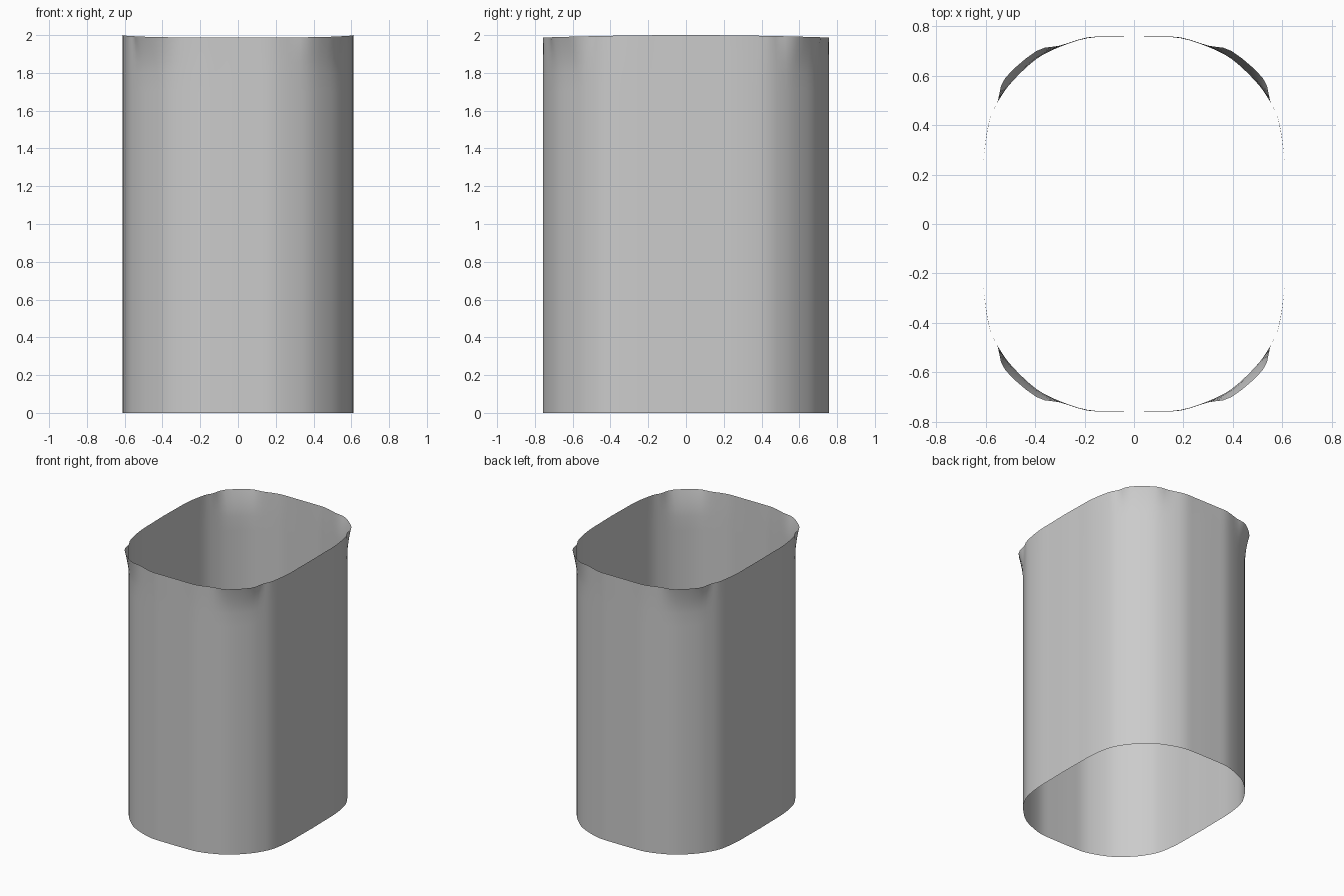
import bpy, bmesh
from mathutils import Vector

if "Cube" in bpy.data.objects:
    bpy.data.objects.remove(bpy.data.objects["Cube"])

# Quarter cross-sections (+x, +y), from the flat side round to the flat front
BODY = [(0.612, 0.0), (0.61, 0.14), (0.607, 0.28), (0.585, 0.42), (0.545, 0.505),
        (0.49, 0.58), (0.395, 0.668), (0.30, 0.717), (0.19, 0.752), (0.09, 0.757), (0.0, 0.758)]
RIM = [(0.612, 0.0), (0.61, 0.14), (0.607, 0.28), (0.582, 0.43), (0.552, 0.495),
       (0.522, 0.59), (0.395, 0.70), (0.30, 0.722), (0.19, 0.755), (0.09, 0.758), (0.0, 0.758)]


def full_ring(quarter):
    """Mirror a quarter profile into a closed ring."""
    half = quarter + [(-x, y) for x, y in reversed(quarter[:-1])]
    return half + [(x, -y) for x, y in reversed(half[1:-1])]


def smooth_ring(points, steps=3):
    """Catmull-Rom subdivision of a closed ring."""
    pts = [Vector(p) for p in points]
    n, out = len(pts), []
    for i in range(n):
        a, b, c, d = (pts[(i + k) % n] for k in (-1, 0, 1, 2))
        for s in range(steps):
            t = s / steps
            out.append(0.5 * (2 * b + (c - a) * t + (2 * a - 5 * b + 4 * c - d) * t * t
                              + (3 * b - a - 3 * c + d) * t ** 3))
    return out


body, rim = smooth_ring(full_ring(BODY)), smooth_ring(full_ring(RIM))
levels = [0, 0.25, 0.5, 0.75, 1.0, 1.25, 1.5, 1.7, 1.8, 1.86, 1.91, 1.95, 1.98, 2.0]

# Open sleeve: straight wall whose corners flare out just below the rim
bm = bmesh.new()
rings = []
for z in levels:
    flare = max(0.0, (z - 1.8) / 0.2) ** 1.5
    ring = []
    for b, r in zip(body, rim):
        p = b.lerp(r, flare)
        dip = 0.013 * (abs(p.y) / 0.76) ** 2 * flare   # rim sits lower at front and back
        ring.append(bm.verts.new((p.x, p.y, z - dip)))
    rings.append(ring)
for low, high in zip(rings, rings[1:]):
    for i in range(len(low)):
        j = (i + 1) % len(low)
        bm.faces.new((low[i], low[j], high[j], high[i]))
for f in bm.faces:
    f.smooth = True

mesh = bpy.data.meshes.new("open_sleeve")
bm.to_mesh(mesh)
bm.free()
sleeve = bpy.data.objects.new("open_sleeve", mesh)
bpy.context.collection.objects.link(sleeve)
